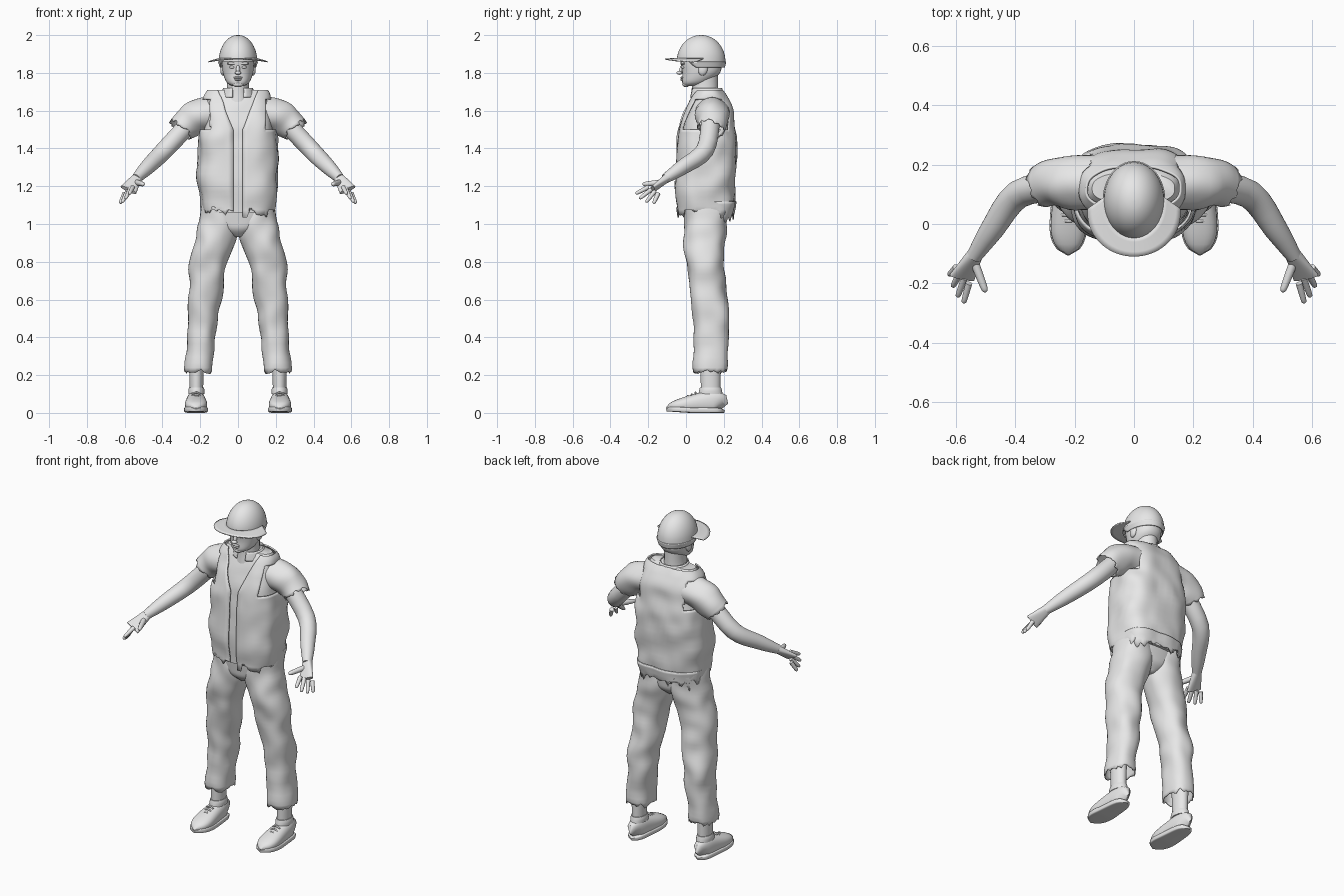
import bpy, bmesh, math
from mathutils import Vector, Matrix, noise

if "Cube" in bpy.data.objects:
    bpy.data.objects.remove(bpy.data.objects["Cube"])

GREY = (0.8, 0.8, 0.8, 1)
material = bpy.data.materials.new("plain grey")
material.use_nodes = True
material.diffuse_color = GREY
material.node_tree.nodes["Principled BSDF"].inputs["Base Color"].default_value = GREY


def finish(name, bm, mirror=False, thickness=0):
    """Turn a bmesh into a smooth object, optionally thickened and mirrored."""
    bmesh.ops.recalc_face_normals(bm, faces=bm.faces)
    mesh = bpy.data.meshes.new(name)
    bm.to_mesh(mesh)
    bm.free()
    mesh.materials.append(material)
    part = bpy.data.objects.new(name, mesh)
    bpy.context.scene.collection.objects.link(part)
    if thickness:
        shell = part.modifiers.new("thickness", 'SOLIDIFY')
        shell.thickness, shell.offset = thickness, -1
    if mirror:
        part.modifiers.new("mirror", 'MIRROR')
    bpy.ops.object.select_all(action='DESELECT')
    part.select_set(True)
    bpy.context.view_layer.objects.active = part
    bpy.ops.object.shade_smooth_by_angle(angle=math.radians(50))


def spline(rows, steps):
    """Fill in Catmull-Rom rows between the given ones."""
    result, last = [], len(rows) - 1
    for i in range(last):
        before, start, end, after = (rows[max(0, min(last, i + k))] for k in (-1, 0, 1, 2))
        for step in range(steps):
            t = step / steps
            result.append([q + t / 2 * (r - p + t * (2 * p - 5 * q + 4 * r - s + t * (3 * (q - r) + s - p)))
                           for p, q, r, s in zip(before, start, end, after)])
    return result + [list(rows[-1])]


def signed_power(value, exponent):
    return math.copysign(abs(value) ** exponent, value)


def loft(name, rows, segments=28, steps=4, power=2, along_path=False, open_row=None,
         crumple=0, ragged=0, gap=None, cut=None, roll=0, one_side=False, **options):
    """Skin superellipse rings (x, y, z, half width, half depth); gap(z) leaves the front open."""
    rows = spline(rows, steps)
    bm, rings = bmesh.new(), []
    for i, (x, y, z, width, depth) in enumerate(rows):
        centre, across, back, ahead = Vector((x, y, z)), Vector((1, 0, 0)), Vector((0, 1, 0)), Vector((0, 0, 1))
        if along_path:
            ahead = (Vector(rows[min(i + 1, len(rows) - 1)][:3]) - Vector(rows[max(i - 1, 0)][:3])).normalized()
            across = ahead.cross(Vector((0, 0, 1))).normalized()
            across.rotate(Matrix.Rotation(math.radians(roll), 3, ahead))
            back = across.cross(ahead)
        start = math.asin(min(1, gap(z) / width) ** (power / 2)) if gap else 0
        ring = []
        for k in range(segments + bool(gap)):
            angle = start + (2 * math.pi - 2 * start) * k / segments
            offset = (across * width * signed_power(math.sin(angle), 2 / power)
                      - back * depth * signed_power(math.cos(angle), 2 / power))
            point = centre + offset
            if crumple:
                point += offset.normalized() * crumple * noise.noise(point * 10)
            if ragged and i == open_row % len(rows):
                point += ahead * ragged * noise.noise(point * 40)
            if one_side:
                point.x = max(point.x, 0)
            ring.append(bm.verts.new(point))
        rings.append(ring)
    for lower, upper in zip(rings, rings[1:]):
        for k in range(segments):
            following = (k + 1) % len(lower)
            bm.faces.new((lower[k], lower[following], upper[following], upper[k]))
    for end in (0, -1):
        if not gap and end != open_row:
            bm.faces.new(rings[end])
    if cut:
        doomed = [face for face in bm.faces if cut(face.calc_center_median())]
        bmesh.ops.delete(bm, geom=doomed, context='FACES')
    finish(name, bm, **options)


def upright(name, rows, x=0, **options):
    """Loft level rings given as (z, y, half width, half depth)."""
    loft(name, [(x, y, z, width, depth) for z, y, width, depth in rows], **options)


def limb(name, rows, **options):
    """Loft round rings (x, y, z, radius) along a path on both sides of the body."""
    loft(name, [(*row, row[-1]) for row in rows], along_path=True, mirror=True, **options)


def blob(name, location, scale, tilt=0, mirror=False):
    bm = bmesh.new()
    place = (Matrix.Translation(location) @ Matrix.Rotation(math.radians(tilt), 4, 'X')
             @ Matrix.Diagonal((*scale, 1)))
    bmesh.ops.create_uvsphere(bm, u_segments=16, v_segments=10, radius=1, matrix=place)
    finish(name, bm, mirror=mirror)


# Head and neck
upright("head", [(1.73, .03, .03, .04), (1.75, .05, .06, .07), (1.8, .08, .08, .1),
                 (1.86, .08, .085, .11), (1.9, .08, .08, .11), (1.96, .08, .05, .07)], power=2.2)
upright("neck", [(1.6, .1, .09, .08), (1.7, .1, .06, .07), (1.8, .1, .06, .07)])
blob("nose_bridge", (0, -.025, 1.82), (.01, .01, .03), tilt=-20)
blob("nose_tip", (0, -.035, 1.8), (.017, .015, .01))
blob("upper_lip", (0, -.02, 1.775), (.025, .01, .006))
blob("lower_lip", (0, -.02, 1.764), (.02, .01, .006))
blob("chin", (0, 0, 1.74), (.03, .02, .016))
blob("brows", (.03, -.015, 1.85), (.03, .014, .008), mirror=True)
blob("eyes", (.03, -.015, 1.83), (.015, .01, .008), mirror=True)
blob("ears", (.08, .09, 1.82), (.014, .025, .035), tilt=-12, mirror=True)

# Cap with domed crown, rear strap and curved peak
quarter = [math.pi / 2 * i / 8 for i in range(9)]
upright("cap_crown", [(1.86 + .14 * math.sin(a), .08, .1 * math.cos(a) + .002, .127 * math.cos(a) + .002)
                      for a in quarter], segments=40, steps=2)
upright("cap_strap", [(1.83, .08, .09, .12), (1.86, .08, .1, .127)], gap=lambda z: .088, thickness=.006)
bm = bmesh.new()
spokes = []
for i in range(33):
    angle = math.radians(-97 + 194 * i / 32)
    s, c = math.sin(angle), math.cos(angle)
    inner = Vector((.096 * s, .08 - .124 * c, 1.88))
    outer = Vector((.157 * s, .035 - .145 * c, 1.876 - .014 * s * s))
    spokes.append([bm.verts.new(inner.lerp(outer, k / 4)) for k in range(5)])
for left, right in zip(spokes, spokes[1:]):
    for k in range(4):
        bm.faces.new((left[k], left[k + 1], right[k + 1], right[k]))
finish("cap_peak", bm, thickness=.006)

# The shirt and the vest share one torso profile
TORSO = [(1.06, .1, .19, .15), (1.2, .1, .21, .16), (1.4, .11, .21, .16), (1.5, .11, .2, .15),
         (1.6, .12, .19, .13), (1.67, .12, .18, .1), (1.71, .12, .16, .07)]
upright("shirt_body", [(z, y, width - .02, depth - .02) for z, y, width, depth in TORSO],
        segments=40, power=2.7, crumple=.01)
upright("shirt_collar", [(1.67, .11, .1, .09), (1.72, .11, .075, .08)],
        gap=lambda z: .03, crumple=.01, thickness=.005)
limb("sleeves", [(.11, .14, 1.59, .09), (.2, .14, 1.58, .09), (.26, .14, 1.54, .083), (.3, .13, 1.5, .075)],
     open_row=-1, crumple=.012, ragged=.03, thickness=.006, segments=36)


# Open vest with a neckline that widens upward, cut arm holes and a lower rear hem
def neckline(z):
    return .025 + max(0, z - 1.5) * .4


def arm_hole(centre):
    return 1.5 < centre.z < 1.66 and abs(centre.x) > .148


upright("vest", TORSO, segments=72, steps=6, power=3, open_row=0, crumple=.014, ragged=.06,
        gap=neckline, cut=arm_hole, thickness=.008)
upright("vest_tail", [(1.04, .1, .18, .155), (1.12, .1, .2, .163)], segments=48, power=3, open_row=0,
        crumple=.014, ragged=.06, thickness=.006, gap=lambda z: .165, cut=lambda centre: centre.y < .1)

# Arms and palms
limb("arms", [(.25, .13, 1.54, .05), (.39, .1, 1.39, .048), (.48, -.02, 1.3, .04), (.54, -.11, 1.24, .026)])
wrist, knuckles = Vector((.535, -.1, 1.245)), Vector((.58, -.18, 1.18))
loft("palms", [(*wrist.lerp(knuckles, t), .026 + .02 * t, .022 - .01 * t) for t in (0, .3, .6, 1)],
     along_path=True, roll=30, power=2.6, mirror=True)


# Fingers fan out between the first and the last
def digit(name, base, tip, radius):
    limb(name, [(*base.lerp(tip, t), radius * taper) for t, taper in ((0, 1.1), (.5, 1), (.9, .8), (1, .2))],
         segments=10)


first_base, last_base = Vector((.557, -.2, 1.195)), Vector((.6, -.147, 1.163))
first_tip, last_tip = Vector((.575, -.267, 1.16)), Vector((.624, -.172, 1.108))
for i, name in enumerate(("index", "middle", "ring", "little")):
    base, tip = first_base.lerp(last_base, i / 3), first_tip.lerp(last_tip, i / 3)
    digit(name + "_fingers", base, base.lerp(tip, 1 + .25 * math.sin(math.pi * i / 3)), .011)
digit("thumbs", Vector((.536, -.135, 1.22)), Vector((.5, -.23, 1.21)), .014)

# Trousers with ragged cuffs
upright("trouser_seat", [(.93, .1, .02, .06), (.97, .1, .11, .1), (1.02, .1, .18, .11), (1.1, .1, .18, .12)],
        power=2.4, segments=40)
loft("trouser_legs", [(.21, .13, .22, .073, .083), (.19, .135, .46, .076, .096), (.17, .12, .62, .087, .094),
                      (.15, .1, .8, .1, .1), (.11, .1, .95, .11, .11), (.1, .11, 1.1, .09, .115)],
     segments=40, power=2.3, steps=8, open_row=0, crumple=.014, ragged=.03, one_side=True,
     thickness=.006, mirror=True)
upright("ankles", [(.07, .13, .034, .05), (.3, .13, .04, .055)], x=.22, mirror=True)


# Shoes: uppers slope down to the toe, soles follow the same outline
def shoe_part(name, margin, bottom, top, power):
    rows = []
    for i in range(17):
        t = i / 16
        rounding = (1.01 - abs(2 * t - 1) ** 5) ** .5
        half_width = (.046 + .013 * math.sin(math.pi * t * t) + margin) * rounding
        low, high = bottom(t), top(t)
        half_height = (high - low) / 2 * (.4 + .6 * rounding)
        rows.append((.222, .2 + margin - (.3 + 2 * margin) * t, low + half_height, half_width, half_height))
    loft(name, rows, steps=1, along_path=True, power=power, mirror=True)


def toe_spring(t):
    return .02 * max(0, t - .6)


shoe_part("shoe_uppers", 0, toe_spring, lambda t: .13 - .075 * t ** 1.3, 2.4)
shoe_part("shoe_soles", .004, toe_spring, lambda t: .03 + toe_spring(t), 6)
upright("shoe_openings", [(.1, .13, .043, .064), (.12, .13, .043, .06), (.135, .13, .039, .056)],
        x=.22, mirror=True)
for i in range(3):
    y, z = .05 - i * .02, .108 - i * .009
    limb("shoe_laces_%d" % (i + 1), [(.2, y, z - .008, .004), (.22, y, z, .005), (.245, y, z - .008, .004)],
         segments=8)
